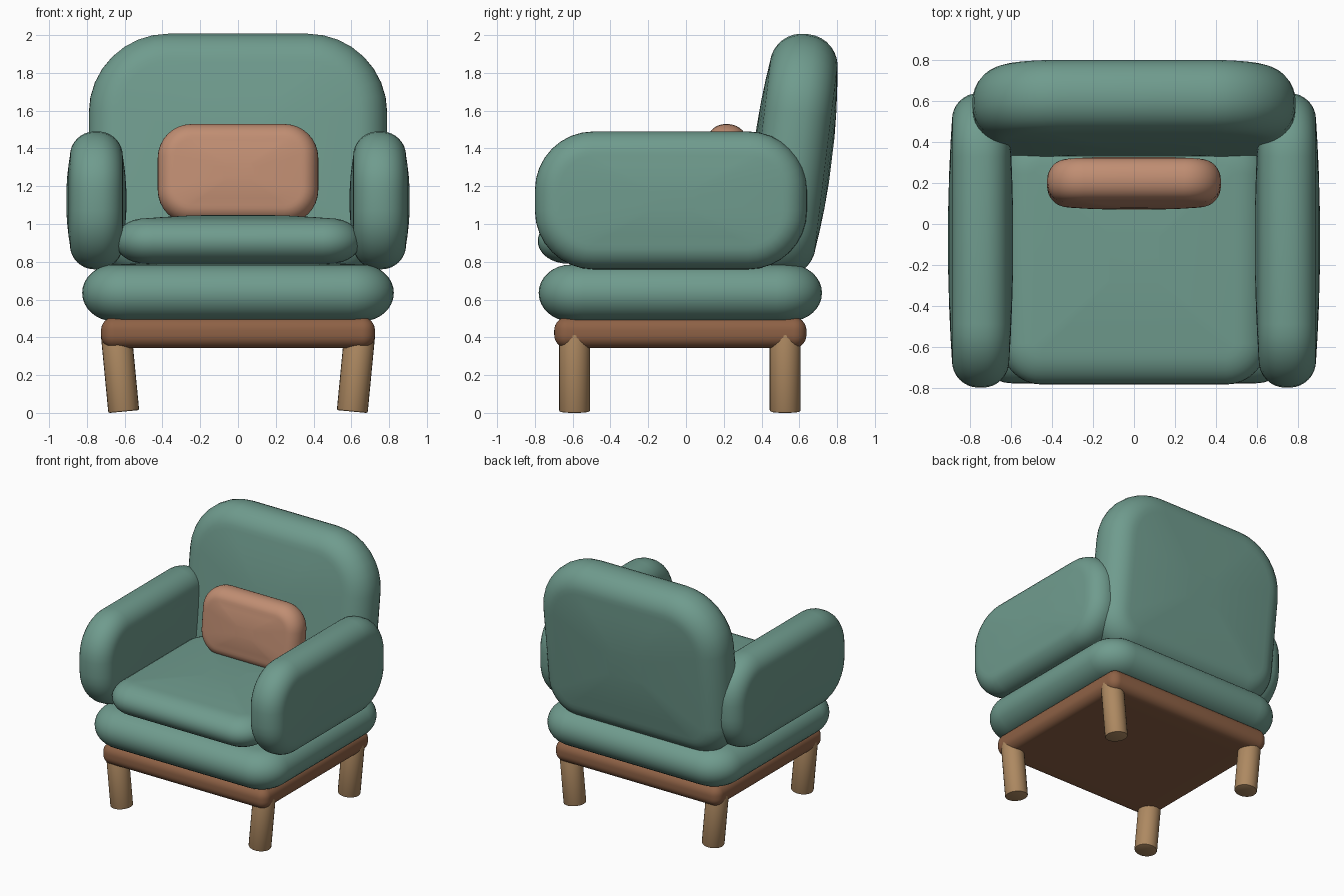
import bpy, bmesh
from math import sin, cos, pi, radians
from mathutils import Matrix, Vector

if "Cube" in bpy.data.objects:
    bpy.data.objects.remove(bpy.data.objects["Cube"])


def material(name, rgb):
    m = bpy.data.materials.new(name)
    m.diffuse_color = (*rgb, 1)
    m.use_nodes = True
    m.node_tree.nodes["Principled BSDF"].inputs["Base Color"].default_value = m.diffuse_color
    return m


GREEN = material("green_fabric", (0.16, 0.33, 0.27))
CLAY = material("clay_fabric", (0.53, 0.27, 0.17))
DARK = material("dark_wood", (0.27, 0.12, 0.06))
LIGHT = material("light_wood", (0.42, 0.25, 0.12))

# Columns give the world directions of outline u, outline v and thickness w
AXES = {
    "X": Matrix(((0, 0, 1), (1, 0, 0), (0, 1, 0))),
    "Y": Matrix(((1, 0, 0), (0, 0, -1), (0, 1, 0))),
    "Z": Matrix.Identity(3),
}


def outline(a, b, r_top, r_bottom, inset, n=8):
    """Rounded rectangle with half sizes a, b, pulled in by inset."""
    a, b, pts = a - inset, b - inset, []
    corners = ((1, 1, r_top), (-1, 1, r_top), (-1, -1, r_bottom), (1, -1, r_bottom))
    for k, (sx, sy, r) in enumerate(corners):
        r = max(r - inset, 0.015)
        for i in range(n + 1):
            t = (k + i / n) * pi / 2
            pts.append((sx * (a - r) + r * cos(t), sy * (b - r) + r * sin(t)))
    return pts


def cushion(name, mat, center, size, axis, corner, rim, dome=0.02, tilt=0, low_corner=None):
    """Padded slab: size is (u, v, thickness); rim is (inset, height) of the rounded edge."""
    a, b, h = (s / 2 for s in size)
    low = corner if low_corner is None else low_corner
    edge = h - dome
    half = []
    for i in range(9):
        t = i / 8 * pi / 2
        d = rim[0] * (1 - cos(t))
        z = edge - rim[1] + rim[1] * sin(t)
        half.append([(u, v, z) for u, v in outline(a, b, corner, low, d)])
    for s in (0.8, 0.55, 0.25):
        half.append([(u * s, v * s, edge + dome * (1 - s * s)) for u, v, z in half[8]])
    rings = [[(u, v, -z) for u, v, z in r] for r in reversed(half)] + half

    bm = bmesh.new()
    loops = [[bm.verts.new(p) for p in r] for r in rings]
    for lo, hi in zip(loops, loops[1:]):
        for i in range(len(lo)):
            j = (i + 1) % len(lo)
            bm.faces.new((lo[i], lo[j], hi[j], hi[i]))
    bm.faces.new(loops[-1])
    bm.faces.new(loops[0][::-1])
    bmesh.ops.remove_doubles(bm, verts=bm.verts, dist=1e-5)
    rot = Matrix.Rotation(radians(tilt), 4, "X")
    bm.transform(Matrix.Translation(center) @ rot @ AXES[axis].to_4x4())
    bmesh.ops.recalc_face_normals(bm, faces=bm.faces)
    return finish(name, bm, mat, 40)


def finish(name, bm, mat, angle):
    me = bpy.data.meshes.new(name)
    bm.to_mesh(me)
    bm.free()
    me.materials.append(mat)
    ob = bpy.data.objects.new(name, me)
    bpy.context.collection.objects.link(ob)
    bpy.ops.object.select_all(action="DESELECT")
    ob.select_set(True)
    bpy.context.view_layer.objects.active = ob
    bpy.ops.object.shade_smooth_by_angle(angle=radians(angle))
    return ob


# Upholstery
cushion("base_cushion", GREEN, (0, -0.03, 0.635), (1.65, 1.50, 0.34), "Z", 0.24, (0.17, 0.15))
cushion("seat_cushion", GREEN, (0, -0.17, 0.91), (1.30, 1.23, 0.28), "Z", 0.20, (0.16, 0.12))
cushion("backrest", GREEN, (0, 0.565, 1.365), (1.58, 1.29, 0.42), "Y", 0.42, (0.17, 0.17),
        dome=0.03, tilt=-7, low_corner=0.28)
for side, label in ((-1, "left"), (1, "right")):
    cushion(label + "_armrest", GREEN, (side * 0.75, -0.08, 1.125), (1.44, 0.73, 0.32),
            "X", 0.31, (0.13, 0.13))

# Lumbar pillow leaning on the backrest
cushion("lumbar_pillow", CLAY, (0, 0.20, 1.265), (0.85, 0.53, 0.25), "Y", 0.18, (0.09, 0.10),
        tilt=-6)

# Wooden frame
cushion("wooden_frame", DARK, (0, -0.03, 0.425), (1.45, 1.335, 0.165), "Z", 0.07, (0.07, 0.07),
        dome=0.0)

# Legs, leaning inward toward the floor
for side, xl in ((-1, "left"), (1, "right")):
    for y, yl in ((-0.59, "front"), (0.525, "back")):
        bm = bmesh.new()
        bmesh.ops.create_cone(bm, cap_ends=True, segments=24, radius1=0.082, radius2=0.082,
                              depth=0.42)
        rims = [e for e in bm.edges if abs(e.verts[0].co.z - e.verts[1].co.z) < 1e-4]
        bmesh.ops.bevel(bm, geom=rims, offset=0.008, segments=2, affect="EDGES", profile=0.5)
        bm.transform(Matrix.Translation(Vector((side * 0.625, y, 0.216)))
                     @ Matrix.Rotation(side * radians(5.5), 4, "Y"))
        finish(f"{yl}_{xl}_leg", bm, LIGHT, 35)
